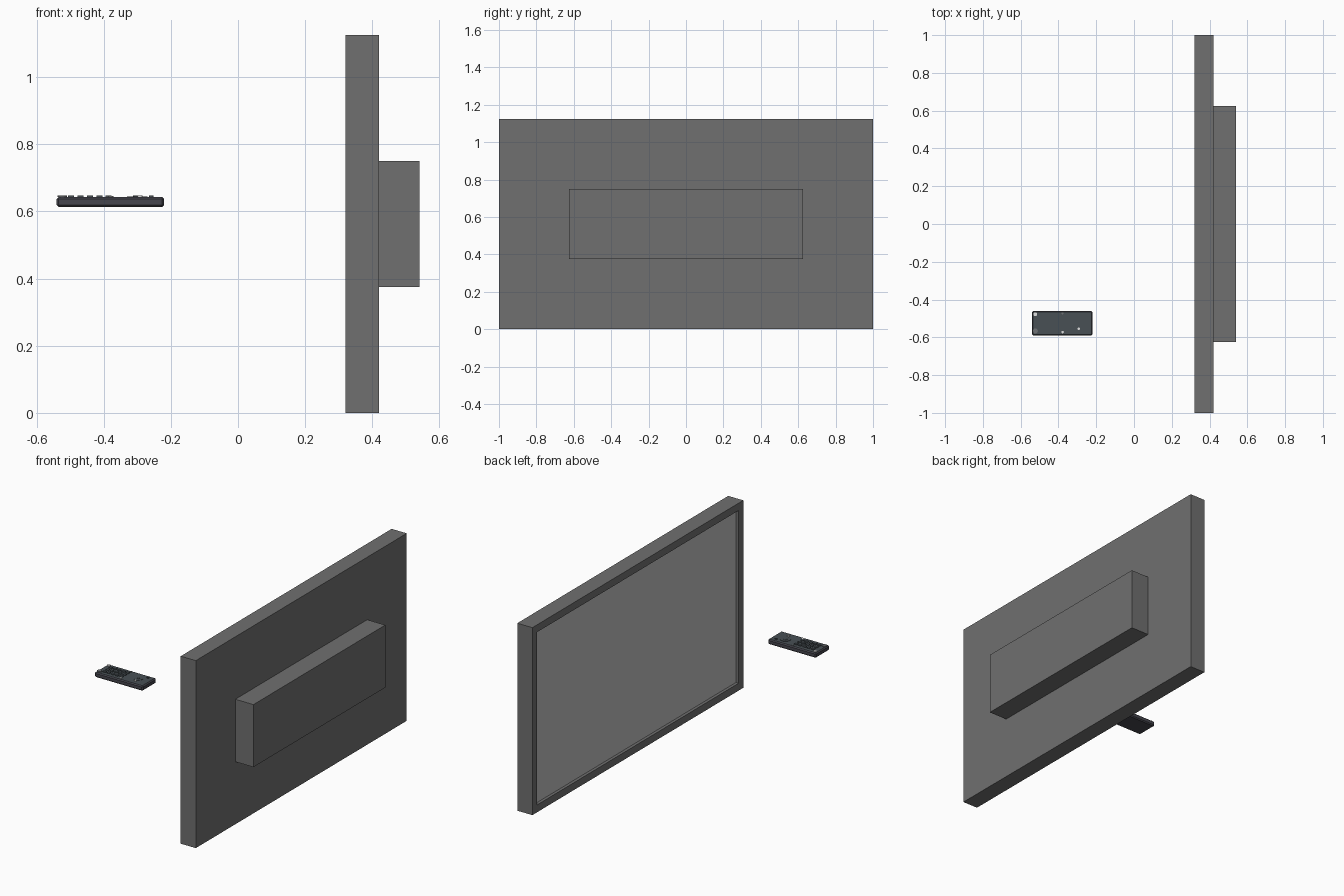
import bpy
import bmesh
from mathutils import Vector

cube = bpy.data.objects.get("Cube")
if cube:
    bpy.data.objects.remove(cube, do_unlink=True)


def material(name, r, g, b):
    m = bpy.data.materials.new(name)
    m.use_nodes = True
    m.diffuse_color = (r, g, b, 1)
    m.node_tree.nodes["Principled BSDF"].inputs["Base Color"].default_value = (r, g, b, 1)
    return m


frame_grey = material("frame grey", 0.16, 0.16, 0.16)
screen_grey = material("screen grey", 0.52, 0.52, 0.52)
casing_dark = material("casing dark", 0.06, 0.06, 0.075)
cover_slate = material("cover slate", 0.065, 0.08, 0.09)
button_white = material("button white", 0.75, 0.75, 0.75)
button_grey = material("button grey", 0.16, 0.17, 0.18)


def finish(name, bm, *mats):
    mesh = bpy.data.meshes.new(name)
    bm.to_mesh(mesh)
    bm.free()
    for m in mats:
        mesh.materials.append(m)
    obj = bpy.data.objects.new(name, mesh)
    bpy.context.collection.objects.link(obj)
    return obj


def box_mesh(lo, hi):
    lo, hi = Vector(lo), Vector(hi)
    bm = bmesh.new()
    bmesh.ops.create_cube(bm, size=1)
    bmesh.ops.scale(bm, vec=hi - lo, verts=bm.verts)
    bmesh.ops.translate(bm, vec=(lo + hi) / 2, verts=bm.verts)
    return bm


def disc(name, x, y, z, radius, height, mat, sides=12):
    bm = bmesh.new()
    bmesh.ops.create_cone(bm, cap_ends=True, segments=sides, radius1=radius,
                          radius2=radius, depth=height)
    bmesh.ops.translate(bm, vec=(x, y, z + height / 2), verts=bm.verts)
    return finish(name, bm, mat)


# Television cabinet with a recessed screen facing -x
bm = box_mesh((0.32, -1, 0), (0.42, 1, 1.125))
bm.normal_update()
screen = min(bm.faces, key=lambda f: f.normal.x)
bmesh.ops.inset_region(bm, faces=[screen], thickness=0.0625)
rim = bmesh.ops.extrude_discrete_faces(bm, faces=[screen])
screen = rim["faces"][0]
bmesh.ops.translate(bm, vec=(0.018, 0, 0), verts=screen.verts)
screen.material_index = 1
finish("television_frame", bm, frame_grey, screen_grey)

# Electronics housing on the back
finish("rear_housing", box_mesh((0.42, -0.625, 0.375), (0.54, 0.625, 0.75)), frame_grey)

# Remote control casing with chamfered edges
TOP = 0.643
bm = box_mesh((-0.54, -0.59, 0.613), (-0.22, -0.46, TOP))
bmesh.ops.bevel(bm, geom=bm.edges[:], offset=0.006, segments=1, affect='EDGES')
bm.normal_update()
for f in bm.faces:
    if f.normal.z > 0.9:
        f.material_index = 1
finish("remote_casing", bm, casing_dark, cover_slate)

# Rows of low keys at one end
for col in range(5):
    for row in range(3):
        x, y = -0.497 + col * 0.028, -0.555 + row * 0.03
        bm = box_mesh((x - 0.009, y - 0.008, TOP), (x + 0.009, y + 0.008, TOP + 0.004))
        finish("remote_key", bm, cover_slate)

# Power and function buttons in the corners
disc("power_button", -0.523, -0.478, TOP, 0.010, 0.004, button_white)
disc("function_button", -0.523, -0.566, TOP, 0.014, 0.004, button_grey)

# Navigation pad and small marked buttons
disc("navigation_pad", -0.3, -0.515, TOP, 0.03, 0.002, cover_slate, 20)
disc("navigation_button", -0.3, -0.515, TOP + 0.002, 0.012, 0.002, cover_slate)
disc("mute_button", -0.378, -0.572, TOP, 0.007, 0.003, button_white)
disc("menu_button", -0.378, -0.473, TOP, 0.006, 0.003, button_grey)
disc("volume_button", -0.292, -0.555, TOP, 0.007, 0.004, button_white)
disc("channel_button", -0.258, -0.485, TOP, 0.007, 0.004, cover_slate)
